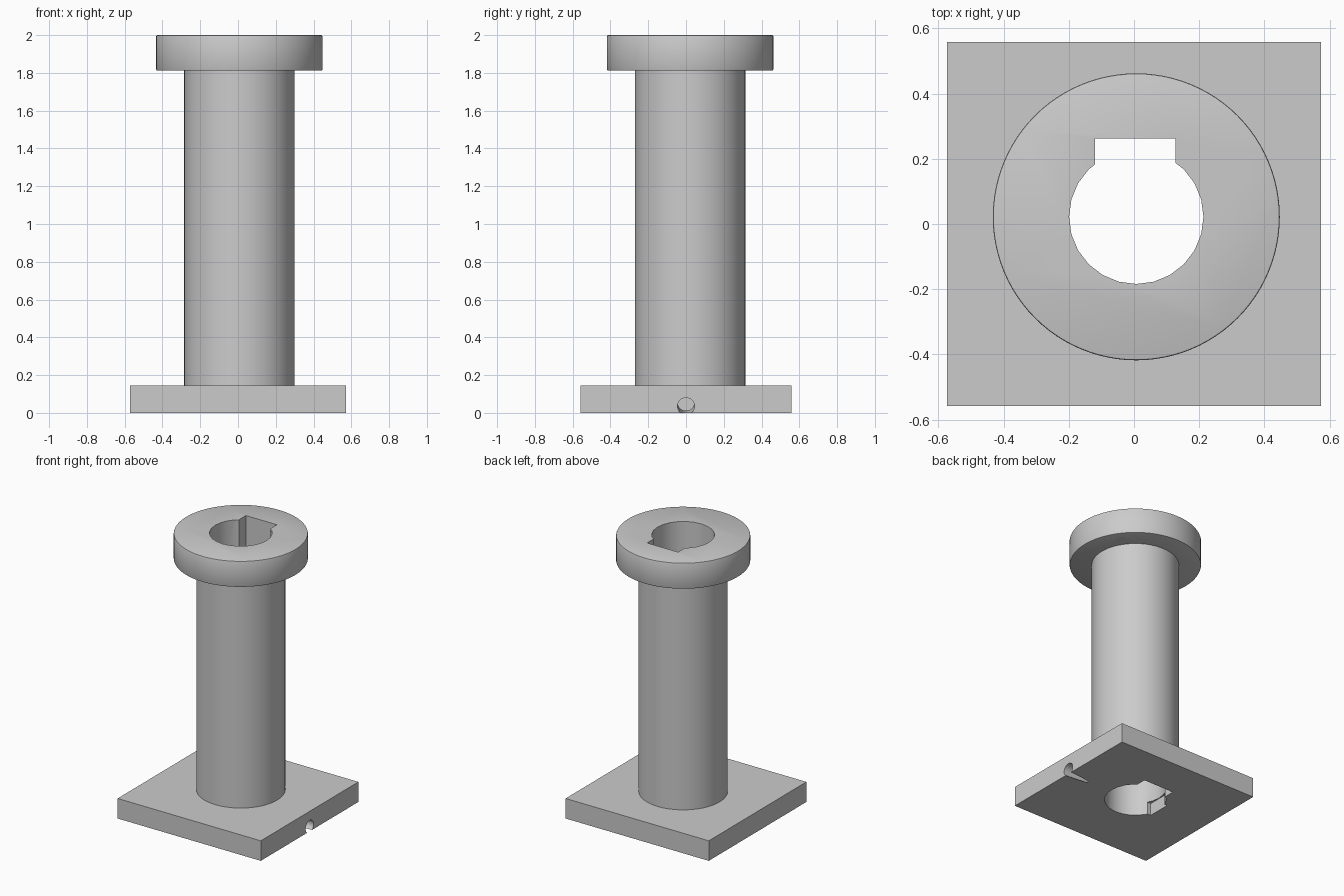
import bpy
import math
from mathutils import Vector

if "Cube" in bpy.data.objects:
    bpy.data.objects.remove(bpy.data.objects["Cube"])

CX, CY = 0.007, 0.022          # axis of the column
BASE_TOP, FLANGE_LOW, TOP = 0.145, 1.812, 2.0

grey = bpy.data.materials.new("plain grey")
grey.use_nodes = True
colour = (0.6, 0.6, 0.6, 1)
grey.diffuse_color = colour
grey.node_tree.nodes["Principled BSDF"].inputs["Base Color"].default_value = colour


def finish(name):
    ob = bpy.context.object
    ob.name = name
    ob.data.materials.append(grey)
    return ob


def box(name, x0, x1, y0, y1, z0, z1):
    bpy.ops.mesh.primitive_cube_add(size=1, location=((x0 + x1) / 2, (y0 + y1) / 2, (z0 + z1) / 2))
    bpy.context.object.scale = (x1 - x0, y1 - y0, z1 - z0)
    bpy.ops.object.transform_apply(location=False, rotation=False)
    return finish(name)


def rod(name, radius, start, end, sides):
    start, end = Vector(start), Vector(end)
    axis = end - start
    bpy.ops.mesh.primitive_cylinder_add(
        vertices=sides, radius=radius, depth=axis.length, location=(start + end) / 2,
        rotation=axis.to_track_quat("Z", "Y").to_euler())
    return finish(name)


def apply_modifier(ob, kind, **settings):
    bpy.context.view_layer.objects.active = ob
    mod = ob.modifiers.new(kind.title(), kind)
    for key, value in settings.items():
        setattr(mod, key, value)
    bpy.ops.object.modifier_apply(modifier=mod.name)


# Solid parts
base = box("base_plate", -0.573, 0.573, -0.558, 0.558, 0, BASE_TOP)
column = rod("column", 0.292, (CX, CY, BASE_TOP), (CX, CY, FLANGE_LOW), 96)
flange = rod("top_flange", 0.44, (CX, CY, FLANGE_LOW), (CX, CY, TOP), 96)
apply_modifier(flange, "BEVEL", width=0.006, segments=2, limit_method="ANGLE")

# Cutters: bore, keyway, sloping side channel and shallow pocket in the bore
bore = rod("bore_cutter", 0.206, (CX, CY, -0.1), (CX, CY, 2.1), 24)
keyway = box("keyway_cutter", -0.12, 0.128, CY, 0.262, -0.1, 2.1)
channel = rod("channel_cutter", 0.045, (0.673, 0, 0.029), (0.1, 0, 0.063), 32)
pocket = box("pocket_cutter", -0.205, 0, -0.07, 0.1, -0.1, 0.09)

cuts = {base: (bore, keyway, channel, pocket), column: (bore, keyway), flange: (bore, keyway)}
for part, cutters in cuts.items():
    for cutter in cutters:
        apply_modifier(part, "BOOLEAN", operation="DIFFERENCE", solver="EXACT", object=cutter)

for cutter in (bore, keyway, channel, pocket):
    bpy.data.objects.remove(cutter)

# Smooth round walls, crisp edges
for part in cuts:
    bpy.ops.object.select_all(action="DESELECT")
    part.select_set(True)
    bpy.context.view_layer.objects.active = part
    bpy.ops.object.shade_smooth_by_angle(angle=math.radians(30))
